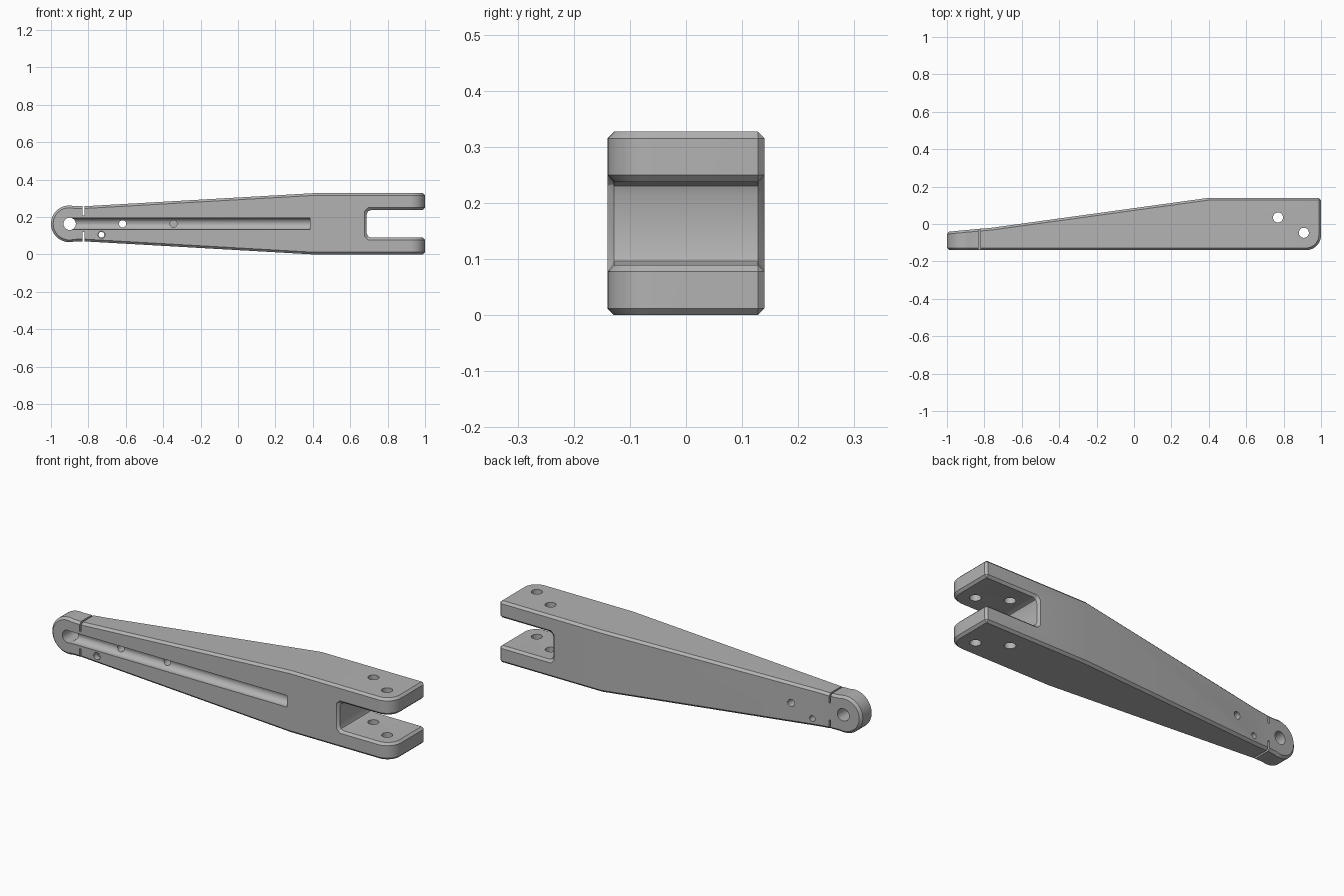
import bpy, math
from mathutils import Matrix

if "Cube" in bpy.data.objects:
    bpy.data.objects.remove(bpy.data.objects["Cube"])

MID = 0.1635          # height of the arm's centre line
FRONT, BACK = -0.14, 0.14

grey = bpy.data.materials.new("satin grey")
grey.use_nodes = True
grey.diffuse_color = (0.45, 0.45, 0.45, 1)
grey.node_tree.nodes["Principled BSDF"].inputs["Base Color"].default_value = (0.45, 0.45, 0.45, 1)


def arc(cx, cy, r, a0, a1, n):
    return [(cx + r * math.cos(math.radians(a0 + (a1 - a0) * i / n)),
             cy + r * math.sin(math.radians(a0 + (a1 - a0) * i / n))) for i in range(n + 1)]


def prism(name, outline, lo, hi, axis):
    """Extrude an outline along z, or an (x, z) outline along y."""
    n = len(outline)
    place = (lambda p, d: (p[0], p[1], d)) if axis == "z" else (lambda p, d: (p[0], d, p[1]))
    verts = [place(p, d) for d in (lo, hi) for p in outline]
    faces = [list(range(n))[::-1], list(range(n, 2 * n))]
    faces += [[i, (i + 1) % n, n + (i + 1) % n, n + i] for i in range(n)]
    if axis == "y":
        faces = [f[::-1] for f in faces]
    mesh = bpy.data.meshes.new(name)
    mesh.from_pydata(verts, [], faces)
    mesh.materials.append(grey)
    obj = bpy.data.objects.new(name, mesh)
    bpy.context.collection.objects.link(obj)
    return obj


def apply(obj, kind, **settings):
    mod = obj.modifiers.new("step", kind)
    for key, value in settings.items():
        setattr(mod, key, value)
    bpy.ops.object.select_all(action="DESELECT")
    bpy.context.view_layer.objects.active = obj
    obj.select_set(True)
    bpy.ops.object.modifier_apply(modifier=mod.name)


def combine(obj, tool, operation="DIFFERENCE"):
    apply(obj, "BOOLEAN", object=tool, operation=operation, solver="EXACT")
    bpy.data.objects.remove(tool)


def drill(obj, x, other, r, lo, hi, axis):
    combine(obj, prism("drill", arc(x, other, r, 0, 345, 23), lo, hi, axis), "DIFFERENCE")


def box(x0, x1, z0, z1):
    return [(x0, z0), (x1, z0), (x1, z1), (x0, z1)]


# Side outline: round tip, taper, and forked end, mirrored about the centre line
upper = [(1, 0.074), (1, MID), (0.4, MID), (-0.82, 0.094)]
upper += arc(-0.902, 0, 0.098, 75, 180, 14)
lower = [(x, -z) for x, z in upper[-2::-1]]
outline = [(x, MID + z) for x, z in upper + lower]
outline += [(0.7, MID - 0.074), (0.688, MID - 0.062), (0.688, MID + 0.062), (0.7, MID + 0.074)]
arm = prism("lever_arm", outline, FRONT - 0.1, BACK + 0.1, "y")

# Plan outline: flat front, sloped back, one rounded front corner
plan = [(-1, FRONT)] + arc(0.92, FRONT + 0.08, 0.08, -90, 0, 10)
plan += [(1, BACK), (0.4, BACK), (-0.76, -0.02), (-0.83, -0.026), (-1, -0.042)]
combine(arm, prism("plan", plan, -0.1, 0.5, "z"), "INTERSECT")
apply(arm, "BEVEL", width=0.012, segments=1, limit_method="ANGLE",
      angle_limit=math.radians(35), use_clamp_overlap=False)

# Round-bottomed groove along the front
groove = prism("groove", arc(0, 0, 0.032, 0, 345, 23), -0.9, 0.385, "z")
groove.data.transform(Matrix.Translation((0, FRONT + 0.008, MID)) @ Matrix.Rotation(math.pi / 2, 4, "Y"))
combine(arm, groove)

# Pivot hole, cross holes and a blind hole in the groove
drill(arm, -0.9, MID, 0.033, -0.3, 0.3, "y")
drill(arm, -0.617, MID, 0.019, -0.3, 0.3, "y")
drill(arm, -0.73, 0.105, 0.015, -0.3, 0.3, "y")
drill(arm, -0.73, 0.105, 0.019, -0.3, FRONT + 0.03, "y")
drill(arm, -0.345, MID, 0.019, -0.3, -0.05, "y")

# Fork bolt holes through both prongs
for x, y in ((0.77, 0.035), (0.908, -0.047)):
    drill(arm, x, y, 0.027, -0.1, 0.5, "z")

# Narrow slits behind the tip
for z0, z1 in ((MID + 0.045, 0.4), (-0.1, MID - 0.045)):
    combine(arm, prism("slit", box(-0.831, -0.822, z0, z1), -0.3, 0.3, "y"))

bpy.ops.object.select_all(action="DESELECT")
arm.select_set(True)
bpy.context.view_layer.objects.active = arm
bpy.ops.object.shade_smooth_by_angle(angle=math.radians(25))
